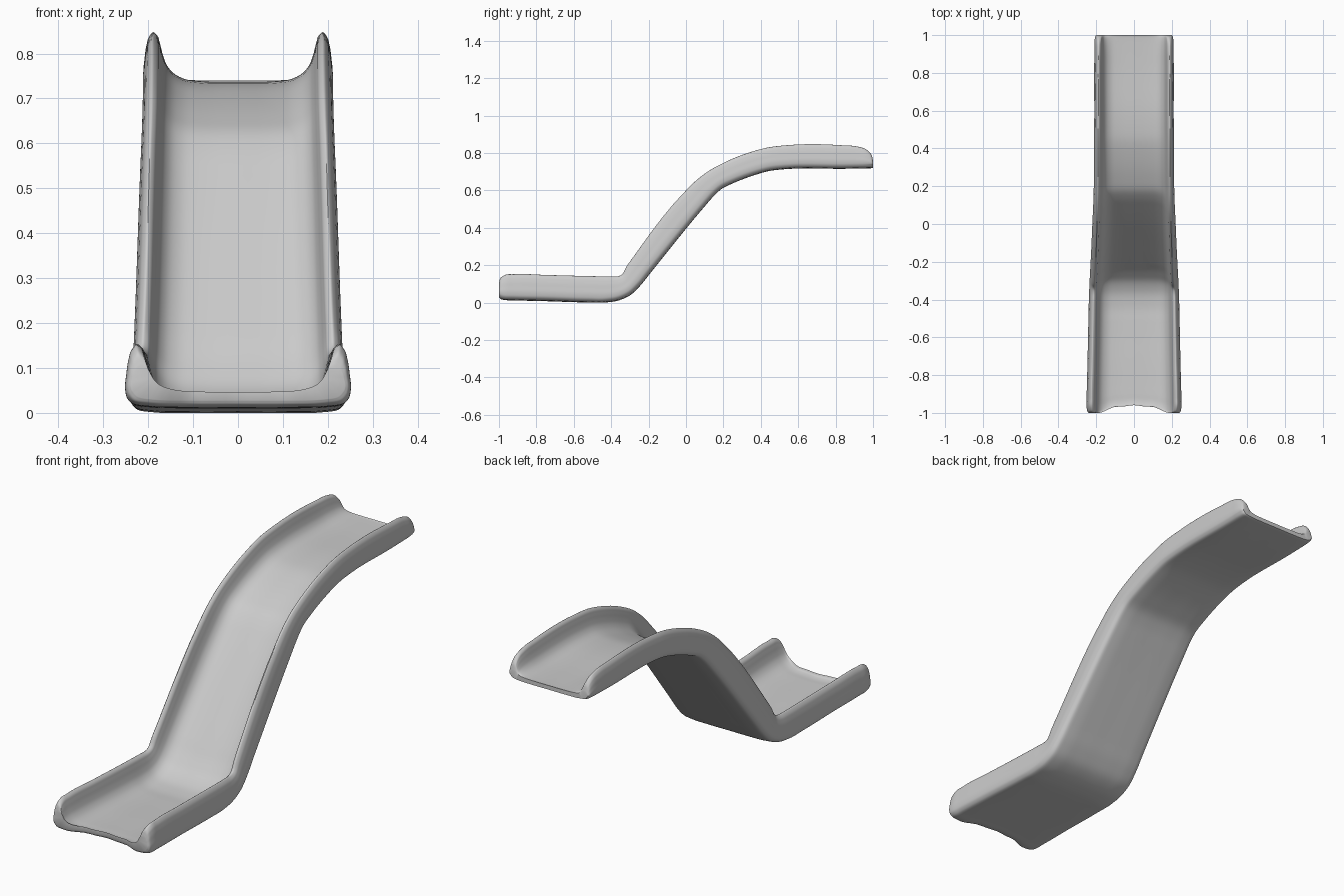
import bpy, bmesh, math

if "Cube" in bpy.data.objects:
    bpy.data.objects.remove(bpy.data.objects["Cube"])

# Stations along the slide: underside y, z, rim y, z, half width
STATIONS = [
    (-1.00, .028, -1.00, .105, .238), (-.993, .019, -.993, .130, .246),
    (-.975, .014, -.972, .146, .250), (-.92, .012, -.92, .152, .250),
    (-.75, .008, -.75, .148, .246), (-.52, .001, -.52, .142, .241),
    (-.43, .001, -.41, .140, .239), (-.36, .012, -.365, .141, .237),
    (-.30, .039, -.34, .153, .235), (-.25, .085, -.32, .190, .233),
    (-.19, .159, -.28, .247, .230), (.10, .515, .00, .600, .217),
    (.15, .572, .06, .658, .2145), (.19, .608, .12, .703, .213),
    (.25, .638, .20, .747, .212), (.36, .680, .33, .800, .211),
    (.45, .705, .44, .830, .211), (.53, .714, .53, .841, .210),
    (.84, .716, .84, .841, .210), (.92, .717, .92, .834, .209),
    (.97, .718, .97, .815, .208), (.992, .719, .992, .790, .205),
    (1.00, .721, 1.00, .760, .200),
]

# Right half of the cross-section: x / half width, height / rail height
FLOOR = .15
PROFILE = [
    (0, 0), (.45, 0), (.80, .02), (.93, .06), (.98, .15), (1, .28), (.99, .55),
    (.97, .78), (.94, .93), (.90, 1), (.86, .95), (.83, .82), (.795, .60),
    (.75, .42), (.67, .28), (.56, .195), (.40, .16), (0, FLOOR),
]


def smooth(points, steps, dims):
    """Interpolating spline with chord-length spacing."""
    t = [0]
    for a, b in zip(points, points[1:]):
        t.append(t[-1] + math.dist(a[:dims], b[:dims]))
    n = len(points)
    tan = []
    for i in range(n):
        if i in (0, n - 1):
            a, b = (0, 1) if i == 0 else (n - 2, n - 1)
            tan.append([(q - p) / (t[b] - t[a]) for p, q in zip(points[a], points[b])])
        else:
            h0, h1 = t[i] - t[i - 1], t[i + 1] - t[i]
            tan.append([((q - p) / h0 * h1 + (r - q) / h1 * h0) / (h0 + h1)
                        for p, q, r in zip(points[i - 1], points[i], points[i + 1])])
    out = []
    for i in range(n - 1):
        h = t[i + 1] - t[i]
        for k in range(steps):
            s = k / steps
            a, b = 2 * s**3 - 3 * s**2 + 1, s**3 - 2 * s**2 + s
            c, d = 3 * s**2 - 2 * s**3, s**3 - s**2
            out.append([a * p + b * h * m + c * q + d * h * w for p, q, m, w
                        in zip(points[i], points[i + 1], tan[i], tan[i + 1])])
    return out + [list(points[-1])]


half = smooth(PROFILE, 4, 2)
section = half + [(-x, h) for x, h in half[-2:0:-1]]

# Slide: loft the section through all stations
bm = bmesh.new()
rings = []
for yb, zb, yt, zt, w in smooth(STATIONS, 5, 4):
    length = math.hypot(yt - yb, zt - zb)
    ring = []
    for fx, h in section:
        # the floor keeps its thickness, only the rails shrink at the ends
        off = min(h, FLOOR) / FLOOR * .019 + max(0, h - FLOOR) / (1 - FLOOR) * (length - .019)
        y = yb + (yt - yb) * off / length
        z = zb + (zt - zb) * off / length
        x = fx * w
        # scalloped front lip
        near = max(0, (-.8 - y) / .2)
        dip = min(1, max(0, (.19 - abs(x)) / .10))
        y += near * (.033 * dip * dip * (3 - 2 * dip) + .008 * math.exp(-(x / .04) ** 2))
        ring.append(bm.verts.new((x, y, max(z, 0))))
    rings.append(ring)

n = len(section)
for a, b in zip(rings, rings[1:]):
    for i in range(n):
        j = (i + 1) % n
        bm.faces.new((a[i], a[j], b[j], b[i]))
bm.faces.new(rings[0])
bm.faces.new(rings[-1])
bmesh.ops.recalc_face_normals(bm, faces=bm.faces)
caps = [f for f in bm.faces if len(f.verts) > 4]
bmesh.ops.triangulate(bm, faces=caps)

mesh = bpy.data.meshes.new("slide")
bm.to_mesh(mesh)
bm.free()
slide = bpy.data.objects.new("slide", mesh)
bpy.context.collection.objects.link(slide)
bpy.context.view_layer.objects.active = slide
slide.select_set(True)
bpy.ops.object.shade_smooth_by_angle(angle=math.radians(40))
